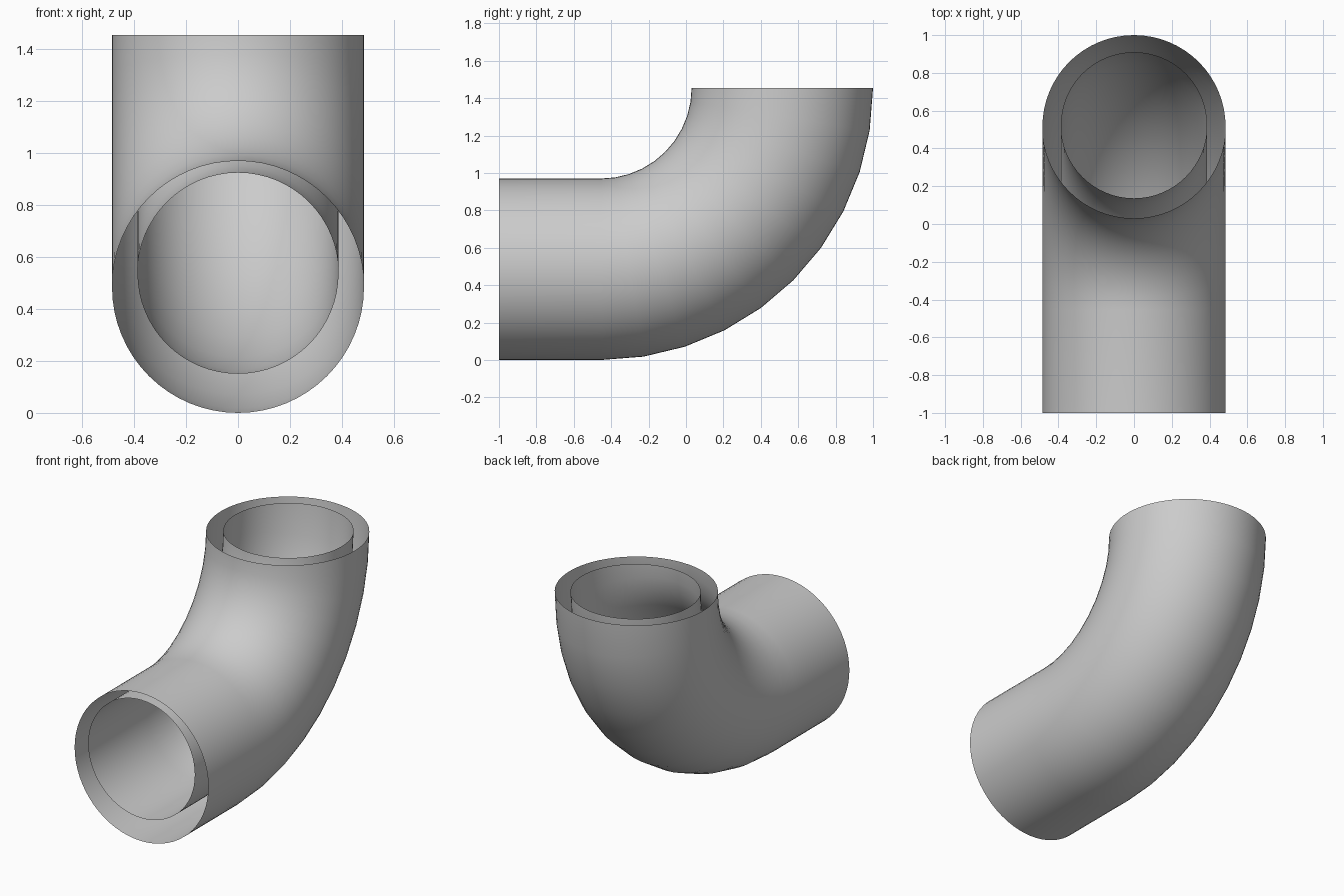
import bpy, bmesh
from math import sin, cos, pi, radians

if "Cube" in bpy.data.objects:
    bpy.data.objects.remove(bpy.data.objects["Cube"])

SIDES = 64
STEPS = 10


def elbow_tube(name, radius, bend, end_y, start_z, top_z=1.455, front_y=-1.0):
    """Open tube: straight run along y, then a quarter bend up to top_z."""
    centre_y, centre_z = end_y - bend, start_z + bend
    # centreline stations: (y, z, turn angle)
    stations = [(front_y, start_z, 0.0)]
    for i in range(STEPS + 1):
        a = pi / 2 * i / STEPS
        stations.append((centre_y + bend * sin(a), centre_z - bend * cos(a), a))
    bm = bmesh.new()
    rings = []
    for y, z, a in stations:
        ring = []
        for k in range(SIDES):
            t = 2 * pi * k / SIDES
            r = radius * sin(t)
            ring.append(bm.verts.new((radius * cos(t), y - r * sin(a), z + r * cos(a))))
        rings.append(ring)
    for r0, r1 in zip(rings, rings[1:]):
        for k in range(SIDES):
            n = (k + 1) % SIDES
            bm.faces.new((r0[k], r1[k], r1[n], r0[n]))
    bmesh.ops.recalc_face_normals(bm, faces=bm.faces)
    mesh = bpy.data.meshes.new(name)
    bm.to_mesh(mesh)
    bm.free()
    obj = bpy.data.objects.new(name, mesh)
    bpy.context.collection.objects.link(obj)
    bpy.ops.object.select_all(action='DESELECT')
    obj.select_set(True)
    bpy.context.view_layer.objects.active = obj
    bpy.ops.object.shade_smooth_by_angle(angle=radians(40))
    return obj


# Outer pipe shell, open at both ends
elbow_tube("outer_pipe", 0.485, 0.97, 0.515, 0.485)
# Slightly offset inner lining, with a gap to the shell
elbow_tube("inner_pipe", 0.387, 0.9175, 0.523, 0.5375)
